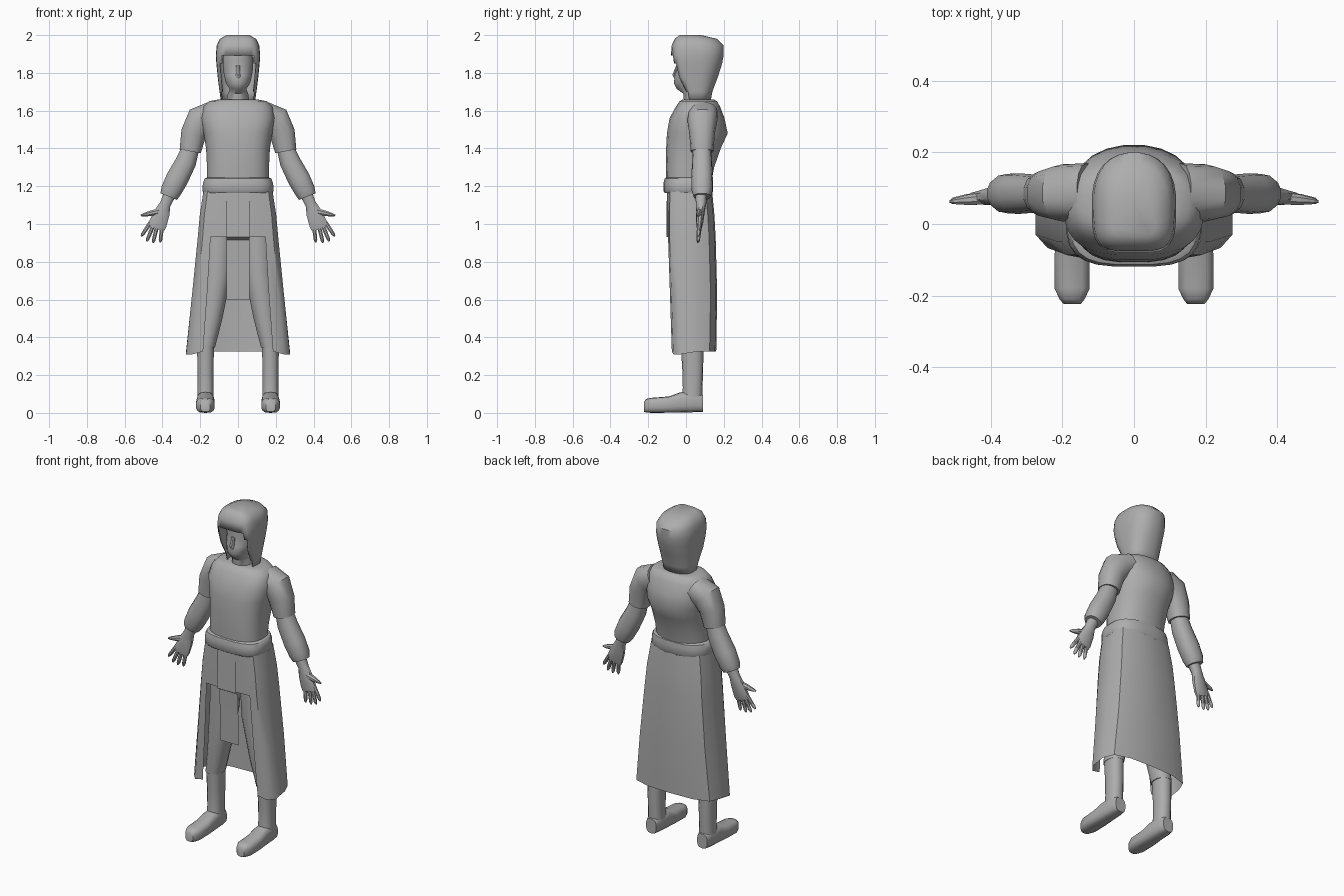
import bpy, bmesh, math
from mathutils import Vector

cloth = bpy.data.materials.new("plain grey")
cloth.diffuse_color = (0.42, 0.42, 0.42, 1)


def finish(name, bm, mirror=False, thick=0):
    bmesh.ops.recalc_face_normals(bm, faces=bm.faces)
    me = bpy.data.meshes.new(name)
    bm.to_mesh(me)
    bm.free()
    me.materials.append(cloth)
    ob = bpy.data.objects.new(name, me)
    bpy.context.collection.objects.link(ob)
    bpy.ops.object.select_all(action='DESELECT')
    ob.select_set(True)
    bpy.context.view_layer.objects.active = ob
    bpy.ops.object.shade_smooth_by_angle(angle=math.radians(42))
    if mirror:
        mod = ob.modifiers.new("mirror", 'MIRROR')
        mod.use_clip = True
    if thick:
        ob.modifiers.new("thickness", 'SOLIDIFY').thickness = thick
    return ob


def loft(rings, n=16, p=2.0, p_back=None, basis=None, caps=True):
    """Skin superellipse rings (x, y, z, radius a, radius b) along a path."""
    bm = bmesh.new()
    pts = [Vector(r[:3]) for r in rings]
    loops = []
    for i, r in enumerate(rings):
        t = pts[min(i + 1, len(pts) - 1)] - pts[max(i - 1, 0)]
        if basis:
            a, b = basis
        else:
            a, b = Vector((-t.z, 0, t.x)).normalized(), Vector((0, 1, 0))
        loop = []
        for k in range(n):
            th = 2 * math.pi * (k + 0.5) / n
            c, s = math.cos(th), math.sin(th)
            e = 2 / (p_back if p_back and s > 0 else p)
            u = math.copysign(abs(c) ** e, c) * r[3]
            v = math.copysign(abs(s) ** e, s) * r[4]
            loop.append(bm.verts.new(pts[i] + a * u + b * v))
        loops.append(loop)
    for l0, l1 in zip(loops, loops[1:]):
        for k in range(n):
            j = (k + 1) % n
            bm.faces.new((l0[k], l0[j], l1[j], l1[k]))
    if caps:
        bm.faces.new(loops[0])
        bm.faces.new(loops[-1])
    return bm


def body(rows):
    """Rows of (z, front y, back y, half width) as level rings."""
    return [(0, (f + b) / 2, z, w, (b - f) / 2) for z, f, b, w in rows]


XY = (Vector((1, 0, 0)), Vector((0, 1, 0)))
XZ = (Vector((1, 0, 0)), Vector((0, 0, 1)))

# Shirt torso
finish("shirt", loft(body([
    (1.22, -.105, .135, .165), (1.30, -.108, .15, .165), (1.40, -.106, .185, .17),
    (1.48, -.102, .222, .183), (1.56, -.088, .205, .198), (1.62, -.055, .182, .185),
    (1.65, -.035, .165, .155), (1.658, -.02, .15, .11)]),
    24, 2.8, 2.2, XY))

# Belt
finish("belt", loft(body([
    (1.163, -.112, .138, .182), (1.175, -.12, .145, .19), (1.215, -.12, .145, .187),
    (1.24, -.114, .142, .178), (1.247, -.10, .13, .165)]), 24, 3.2, 2.6, XY))

# Sleeves, forearms and wrists
finish("sleeve", loft([
    (.13, .09, 1.585, .068, .08), (.20, .087, 1.55, .08, .08),
    (.235, .085, 1.48, .069, .068), (.253, .085, 1.385, .058, .06)], 14, 2.3), True)
finish("forearm", loft([
    (.245, .085, 1.42, .045, .048), (.275, .085, 1.33, .056, .053),
    (.322, .085, 1.24, .061, .057), (.355, .085, 1.175, .056, .055),
    (.367, .085, 1.145, .048, .045)], 14, 2.3), True)
finish("palm", loft([
    (.36, .08, 1.16, .034, .032), (.385, .08, 1.105, .030, .027),
    (.402, .076, 1.06, .043, .023), (.425, .072, 1.00, .050, .018),
    (.433, .07, .975, .045, .012)], 10, 2.4), True)

# Fingers: root (x, z), tip (x, z)
for i, (rx, rz, tx, tz) in enumerate([
        (.40, 1.07, .515, 1.045), (.462, 1.01, .512, .935), (.448, .995, .483, .908),
        (.428, .99, .450, .900), (.402, .99, .412, .902)]):
    k = 1.5 if i == 0 else 1
    path = [(0, .012 * k), (.5, .011 * k), (.85, .010), (1, .004)]
    finish("thumb" if i == 0 else "finger", loft([
        (rx + (tx - rx) * t, .073 - .01 * t, rz + (tz - rz) * t, r, r)
        for t, r in path], 8), True)

# Head with masked face and nose
finish("head", loft(body([
    (1.62, -.01, .10, .065), (1.69, -.015, .10, .055), (1.715, -.05, .10, .045),
    (1.745, -.066, .10, .065), (1.79, -.06, .11, .076), (1.83, -.045, .12, .082),
    (1.87, -.055, .12, .082), (1.92, -.045, .11, .07)]), 16, 2.1, 2.1, XY))
finish("nose", loft([
    (0, -.045, 1.84, .010, .008), (0, -.055, 1.79, .016, .018),
    (0, -.05, 1.765, .012, .01)], 8, 2, None, XY))

# Hood with the face opening cut out of the front
hood = loft(body([
    (1.645, .0, .13, .09), (1.70, -.012, .14, .098), (1.78, -.055, .17, .108),
    (1.85, -.074, .192, .115), (1.893, -.08, .2, .118), (1.945, -.076, .2, .113),
    (1.98, -.06, .165, .097), (2.0, -.035, .08, .06)]), 28, 4, 2.3, XY)
hood.faces.ensure_lookup_table()
gone = []
for f in hood.faces:
    c = f.calc_center_median()
    if len(f.verts) > 4 and c.z < 1.7:
        gone.append(f)
    elif c.z < 1.885 and abs(c.x) < .088 and c.y < .04:
        gone.append(f)
bmesh.ops.delete(hood, geom=gone, context='FACES')
finish("hood", hood, thick=.004)

# Skirt: half section mirrored, front left open below the slit line
bm = bmesh.new()
rows = []
for z, w, s, yf, yb in [
        (1.18, .182, .115, -.093, .138), (1.05, .202, .13, -.095, .15),
        (.93, .213, .145, -.095, .157), (.63, .243, .163, -.085, .165),
        (.325, .275, .185, -.075, .16)]:
    sec = [(0, yf - .008), (.062, yf - .006), (s, yf), (w * .88, yf + .008),
           (w, yf + .045), (w, .06), (w * .9, yb - .035), (w * .55, yb - .006), (0, yb)]
    hem = z < .4
    rows.append([bm.verts.new((x, y, z - (.015 if hem and j in (3, 4) else 0)))
                 for j, (x, y) in enumerate(sec)])
for i in range(len(rows) - 1):
    for j in range(2 if i > 1 else 0, 8):
        bm.faces.new((rows[i][j], rows[i][j + 1], rows[i + 1][j + 1], rows[i + 1][j]))
finish("skirt", bm, True)

# Centre flap hanging in front
bm = bmesh.new()
prev = None
for z, y in [(1.17, -.106), (.93, -.115), (.915, -.09), (.75, -.085), (.60, -.082)]:
    cur = [bm.verts.new((x, y, z)) for x in (-.062, .062)]
    if prev:
        bm.faces.new((prev[0], prev[1], cur[1], cur[0]))
    prev = cur
finish("front_flap", bm)

# Trouser legs
finish("trouser_leg", loft([
    (.095, .03, 1.05, .085, .09), (.108, .025, .75, .078, .085),
    (.142, .025, .5, .061, .07), (.171, .03, .345, .05, .063)], 14, 2.2, None, XY), True)

# Boots: shaft and foot
finish("boot_shaft", loft([
    (.172, .032, .36, .046, .06), (.172, .036, .22, .043, .055),
    (.172, .035, .13, .043, .052), (.172, .03, .05, .045, .055)], 14, 2.4, None, XY), True)
finish("boot_foot", loft([
    (.172, .09, .05, .034, .044), (.172, .05, .06, .045, .056),
    (.172, -.03, .055, .047, .054), (.173, -.09, .044, .05, .043),
    (.173, -.18, .04, .05, .04), (.173, -.21, .038, .036, .036),
    (.173, -.223, .032, .025, .026)], 14, 3, None, XZ), True)
